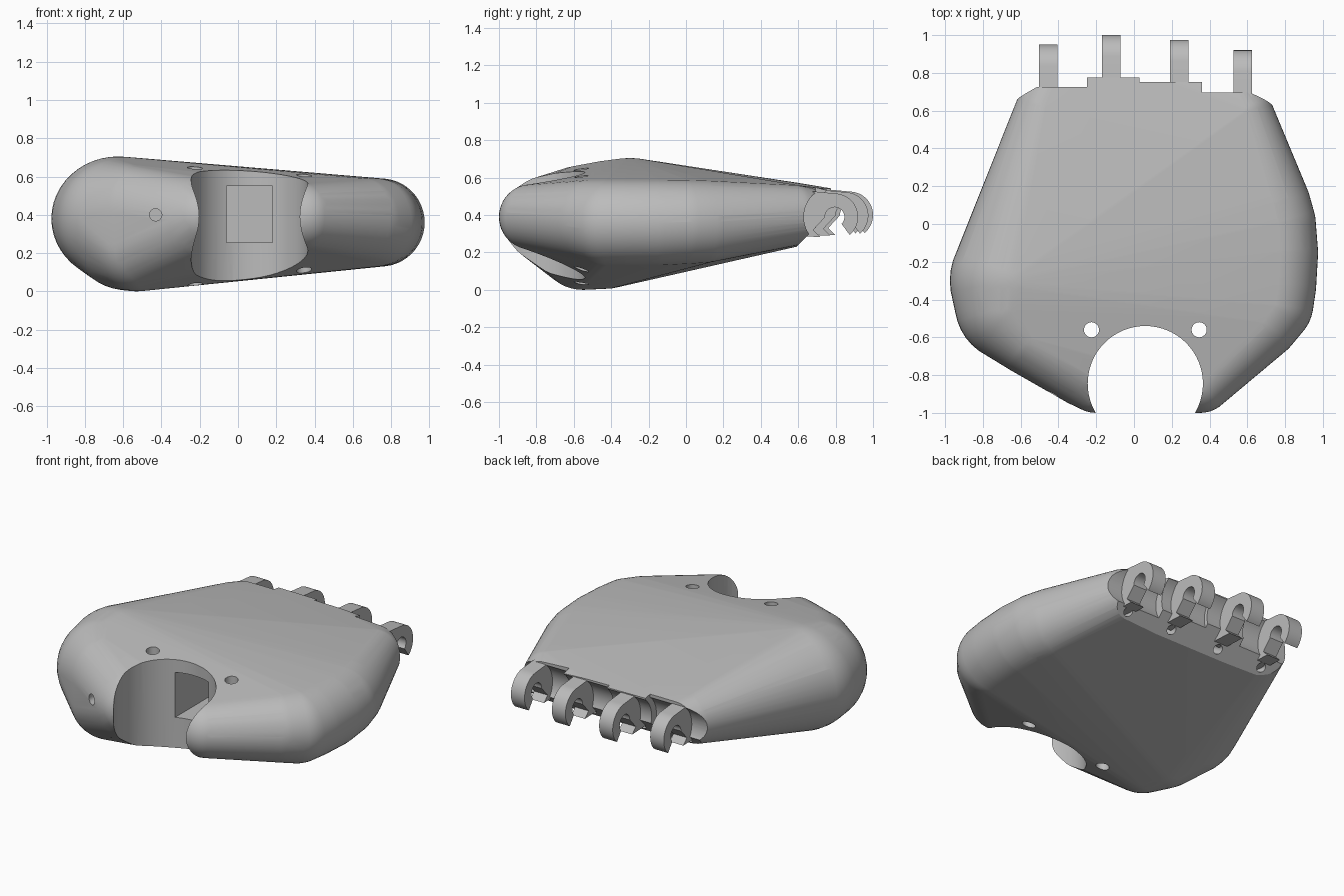
import bpy, bmesh
from math import radians, cos, sin
from mathutils import Matrix, Vector

old = bpy.data.objects.get("Cube")
if old:
    bpy.data.objects.remove(old)

grey = bpy.data.materials.new("plain grey")
grey.use_nodes = True
grey.diffuse_color = (0.5, 0.5, 0.5, 1)
grey.node_tree.nodes["Principled BSDF"].inputs["Base Color"].default_value = (0.5, 0.5, 0.5, 1)


def make(name, bm):
    bmesh.ops.recalc_face_normals(bm, faces=bm.faces)
    mesh = bpy.data.meshes.new(name)
    bm.to_mesh(mesh)
    bm.free()
    mesh.materials.append(grey)
    ob = bpy.data.objects.new(name, mesh)
    bpy.context.collection.objects.link(ob)
    return ob


def prism(name, profile, x0, x1):
    """Extrude a (y, z) profile along x."""
    bm = bmesh.new()
    face = bm.faces.new([bm.verts.new((x0, y, z)) for y, z in profile])
    new = bmesh.ops.extrude_face_region(bm, geom=[face])["geom"]
    verts = [v for v in new if isinstance(v, bmesh.types.BMVert)]
    bmesh.ops.translate(bm, verts=verts, vec=(x1 - x0, 0, 0))
    return make(name, bm)


def rod(name, centre, axis, radius, length, sides=32):
    turn = Vector(axis).to_track_quat("Z", "Y").to_matrix().to_4x4()
    bm = bmesh.new()
    bmesh.ops.create_cone(bm, cap_ends=True, segments=sides, radius1=radius, radius2=radius,
                          depth=length, matrix=Matrix.Translation(centre) @ turn)
    return make(name, bm)


def arc(y, z, r, start, end, steps=24):
    angles = [radians(start + (end - start) * i / steps) for i in range(steps + 1)]
    return [(y + r * cos(a), z + r * sin(a)) for a in angles]


def cut(ob, cutter):
    mod = ob.modifiers.new("cut", "BOOLEAN")
    mod.operation = "DIFFERENCE"
    mod.solver = "EXACT"
    mod.object = cutter
    bpy.context.view_layer.objects.active = ob
    bpy.ops.object.modifier_apply(modifier=mod.name)
    bpy.data.objects.remove(cutter)


def smooth(ob):
    bpy.ops.object.select_all(action="DESELECT")
    ob.select_set(True)
    bpy.context.view_layer.objects.active = ob
    bpy.ops.object.shade_smooth_by_angle(angle=radians(25))


# Palm: a skin stretched over balls (x, y, z, radius, height radius)
balls = [
    # thick thumb side
    (-0.625, -0.30, 0.38, 0.35, 0.325), (-0.64, -0.42, 0.375, 0.31, 0.315),
    (-0.57, -0.44, 0.33, 0.325, 0.325), (-0.53, -0.55, 0.25, 0.25, 0.25),
    (-0.55, -0.58, 0.40, 0.22, 0.262),
    # wrist
    (-0.25, -0.74, 0.375, 0.23, 0.235), (-0.20, -0.825, 0.39, 0.175, 0.175),
    (0.35, -0.825, 0.39, 0.175, 0.175),
    # thin outer side
    (0.66, -0.50, 0.37, 0.225, 0.22), (0.72, -0.42, 0.36, 0.23, 0.23),
    (0.735, -0.32, 0.36, 0.23, 0.23), (0.745, -0.15, 0.36, 0.23, 0.23),
    (0.735, 0.0, 0.363, 0.228, 0.225), (0.715, 0.10, 0.365, 0.22, 0.22),
    # knuckle edge
    (0.58, 0.58, 0.40, 0.16, 0.16), (-0.47, 0.60, 0.41, 0.16, 0.16),
    (0.50, 0.75, 0.395, 0.125, 0.125), (-0.40, 0.80, 0.41, 0.125, 0.125),
    (-0.10, 0.84, 0.41, 0.12, 0.12),
]
bm = bmesh.new()
for x, y, z, r, rz in balls:
    ball = bmesh.new()
    bmesh.ops.create_uvsphere(ball, u_segments=40, v_segments=24, radius=1)
    for v in ball.verts:
        bm.verts.new((x + r * v.co.x, y + r * v.co.y, z + rz * v.co.z))
    ball.free()
bmesh.ops.convex_hull(bm, input=bm.verts)
bmesh.ops.delete(bm, geom=[v for v in bm.verts if not v.link_faces], context="VERTS")
palm = make("palm", bm)

# Wrist opening, deep pocket and screw holes
cut(palm, rod("wrist_cutter", (0.06, -0.845, 0.4), (0, 0, 1), 0.305, 2, 64))
cut(palm, prism("pocket_cutter", [(-0.8, 0.255), (-0.8, 0.55), (-0.2, 0.55), (-0.2, 0.255)],
                -0.06, 0.18))
for x in (-0.225, 0.345):
    cut(palm, rod("screw_cutter", (x, -0.56, 0.4), (0, 0, 1), 0.04, 2))
cut(palm, rod("side_hole_cutter", (-0.43, -0.88, 0.4), (0, 1, 0), 0.032, 0.4))

# Sloped underside of the knuckle edge
cut(palm, prism("slope_cutter", [(0.48, 0.12), (1.3, 0.94), (1.3, -0.1), (0.48, -0.1)], -1, 1))

# Knuckles: (hook x, hinge y, hinge z, socket start, socket end)
knuckles = [
    (-0.455, 0.825, 0.398, -0.8, -0.248),
    (-0.12, 0.875, 0.400, -0.25, 0.032),
    (0.24, 0.85, 0.397, 0.03, 0.362),
    (0.575, 0.795, 0.39, 0.36, 0.8),
]
for i, (x, y, z, x0, x1) in enumerate(knuckles):
    # Round socket and cord hole in the palm
    socket = arc(y, z, 0.165, 127, 250) + [(y + 0.4, z - 0.3), (y + 0.4, z + 0.3), (y - 0.1, z + 0.3)]
    cut(palm, prism("socket_cutter", socket, x0, x1))
    cut(palm, rod("cord_cutter", (x, 0.62, 0.28), (0, 1, -0.6), 0.03, 0.2, 20))

    # Hook with a snap-in hinge seat
    outline = [(y - 0.26, z + 0.15)] + arc(y, z, 0.125, 85, -120, 36) + [(y - 0.26, z - 0.1)]
    hook = prism("knuckle_hook_%d" % (i + 1), outline, x - 0.049, x + 0.049)
    cut(hook, rod("hinge_cutter", (x, y, z), (1, 0, 0), 0.052, 0.3))
    mouth = [(-0.05, 0), (0.03, 0), (0.035, -0.035), (0.09, -0.11), (0.06, -0.2),
             (-0.02, -0.2), (-0.07, -0.115), (-0.115, -0.07)]
    cut(hook, prism("mouth_cutter", [(y + a, z + b) for a, b in mouth], x - 0.1, x + 0.1))
    smooth(hook)

smooth(palm)
